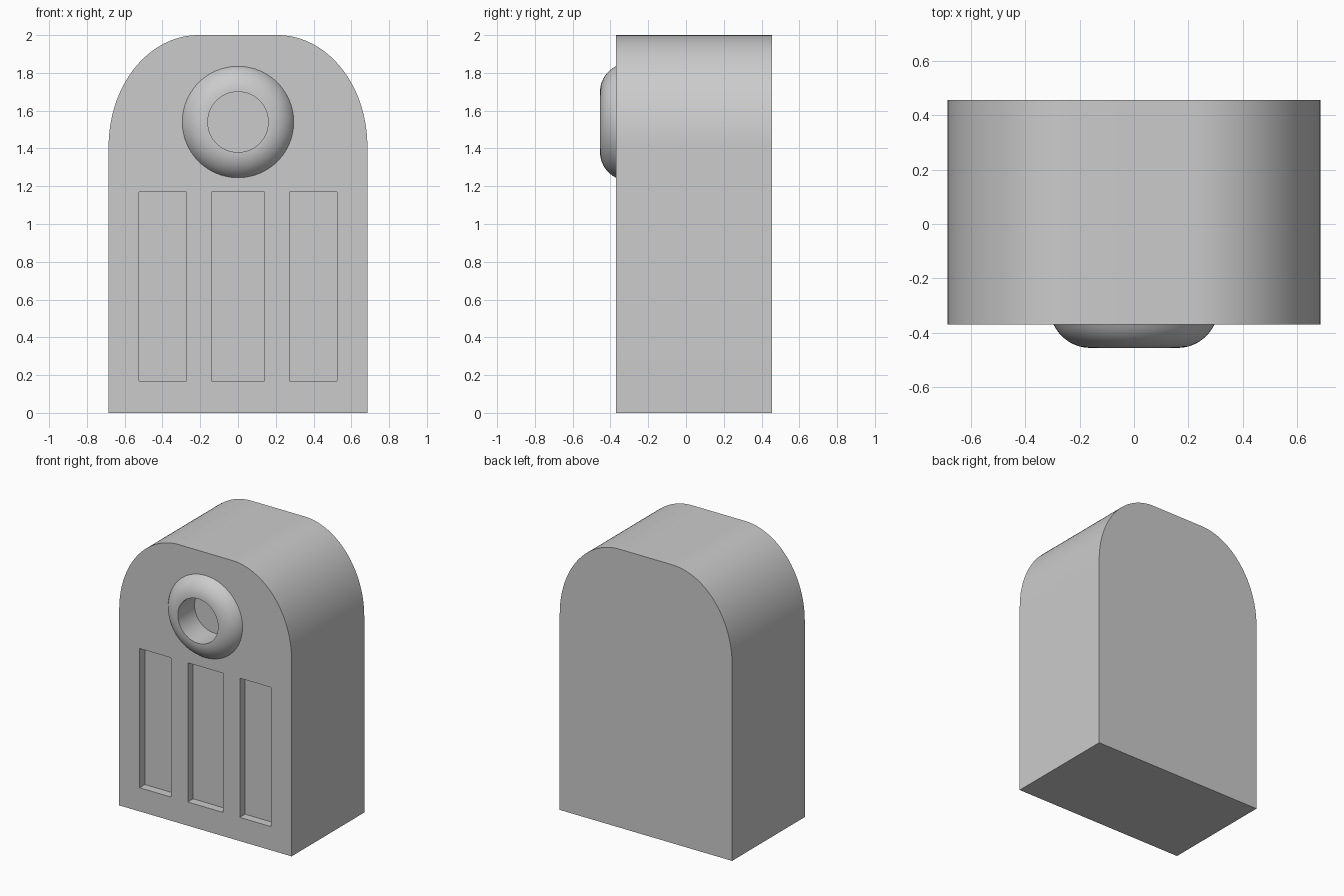
import bpy, bmesh, math
from mathutils import Vector

FRONT, BACK = -0.37, 0.455
HALF_W, TOP = 0.685, 2.0
RING_Z, HOLE_R, RING_R, RING_FRONT = 1.54, 0.16, 0.295, -0.455
HOLE_FLOOR = -0.265
SLOT_DEPTH = 0.06

cube = bpy.data.objects.get("Cube")
if cube:
    bpy.data.objects.remove(cube, do_unlink=True)

grey = bpy.data.materials.new("plain grey")
grey.use_nodes = True
colour = (0.6, 0.6, 0.6, 1.0)
grey.diffuse_color = colour
grey.node_tree.nodes["Principled BSDF"].inputs["Base Color"].default_value = colour


def finish(name, bm):
    bmesh.ops.recalc_face_normals(bm, faces=bm.faces)
    mesh = bpy.data.meshes.new(name)
    bm.to_mesh(mesh)
    bm.free()
    mesh.materials.append(grey)
    obj = bpy.data.objects.new(name, mesh)
    bpy.context.collection.objects.link(obj)
    return obj


def prism(name, outline, y0, y1):
    """Extrude an x-z outline along y."""
    bm = bmesh.new()
    face = bm.faces.new([bm.verts.new((x, y0, z)) for x, z in outline])
    grown = bmesh.ops.extrude_face_region(bm, geom=[face])["geom"]
    moved = [v for v in grown if isinstance(v, bmesh.types.BMVert)]
    bmesh.ops.translate(bm, verts=moved, vec=Vector((0, y1 - y0, 0)))
    return finish(name, bm)


def smooth(obj, degrees):
    bpy.ops.object.select_all(action="DESELECT")
    obj.select_set(True)
    bpy.context.view_layer.objects.active = obj
    bpy.ops.object.shade_smooth_by_angle(angle=math.radians(degrees))


def cut(body, cutter):
    mod = body.modifiers.new(cutter.name, "BOOLEAN")
    mod.operation = "DIFFERENCE"
    mod.solver = "EXACT"
    mod.object = cutter
    bpy.context.view_layer.objects.active = body
    bpy.ops.object.modifier_apply(modifier=mod.name)
    bpy.data.objects.remove(cutter, do_unlink=True)


# Arched body: straight sides, elliptical shoulders, flat crown
steps = 32
flat, spring = 0.21, 1.41
right = [(HALF_W, 0.0)]
for i in range(steps + 1):
    a = math.pi / 2 * i / steps
    right.append((flat + (HALF_W - flat) * math.cos(a),
                  spring + (TOP - spring) * math.sin(a)))
outline = right + [(-x, z) for x, z in reversed(right)]
body = prism("arched_body", outline, FRONT, BACK)

# Three shallow upright slots in the front
for x0, x1 in ((-0.523, -0.273), (-0.14, 0.14), (0.273, 0.523)):
    corners = [(x0, 0.17), (x1, 0.17), (x1, 1.17), (x0, 1.17)]
    cut(body, prism("slot_cutter", corners, FRONT - 0.1, FRONT + SLOT_DEPTH))

# Round socket behind the ring
segments = 64
circle = [(HOLE_R * math.cos(math.tau * i / segments),
           RING_Z + HOLE_R * math.sin(math.tau * i / segments))
          for i in range(segments)]
cut(body, prism("socket_cutter", circle, FRONT - 0.1, HOLE_FLOOR))
smooth(body, 30)

# Rounded ring around the socket: an arc swept about the y axis
rise, width = FRONT - RING_FRONT, RING_R - HOLE_R
bulge = (width ** 2 + rise ** 2) / (2 * rise)
end = math.asin(width / bulge)
profile = [(HOLE_R, FRONT)]
for i in range(13):
    a = end * i / 12
    profile.append((HOLE_R + bulge * math.sin(a),
                    RING_FRONT + bulge * (1 - math.cos(a))))
bm = bmesh.new()
verts = [bm.verts.new((r, y, RING_Z)) for r, y in profile]
edges = [bm.edges.new(pair) for pair in zip(verts, verts[1:])]
bmesh.ops.spin(bm, geom=verts + edges, cent=(0, 0, RING_Z), axis=(0, -1, 0),
               angle=math.tau, steps=segments, use_duplicate=False)
bmesh.ops.remove_doubles(bm, verts=bm.verts, dist=0.0005)
ring = finish("socket_ring", bm)
# An open strip needs its normals checked: the bulge must face outwards
outer = max(ring.data.polygons, key=lambda p: (p.center - Vector((0, 0, RING_Z))).xz.length)
if outer.normal.y > 0:
    ring.data.flip_normals()
smooth(ring, 40)
